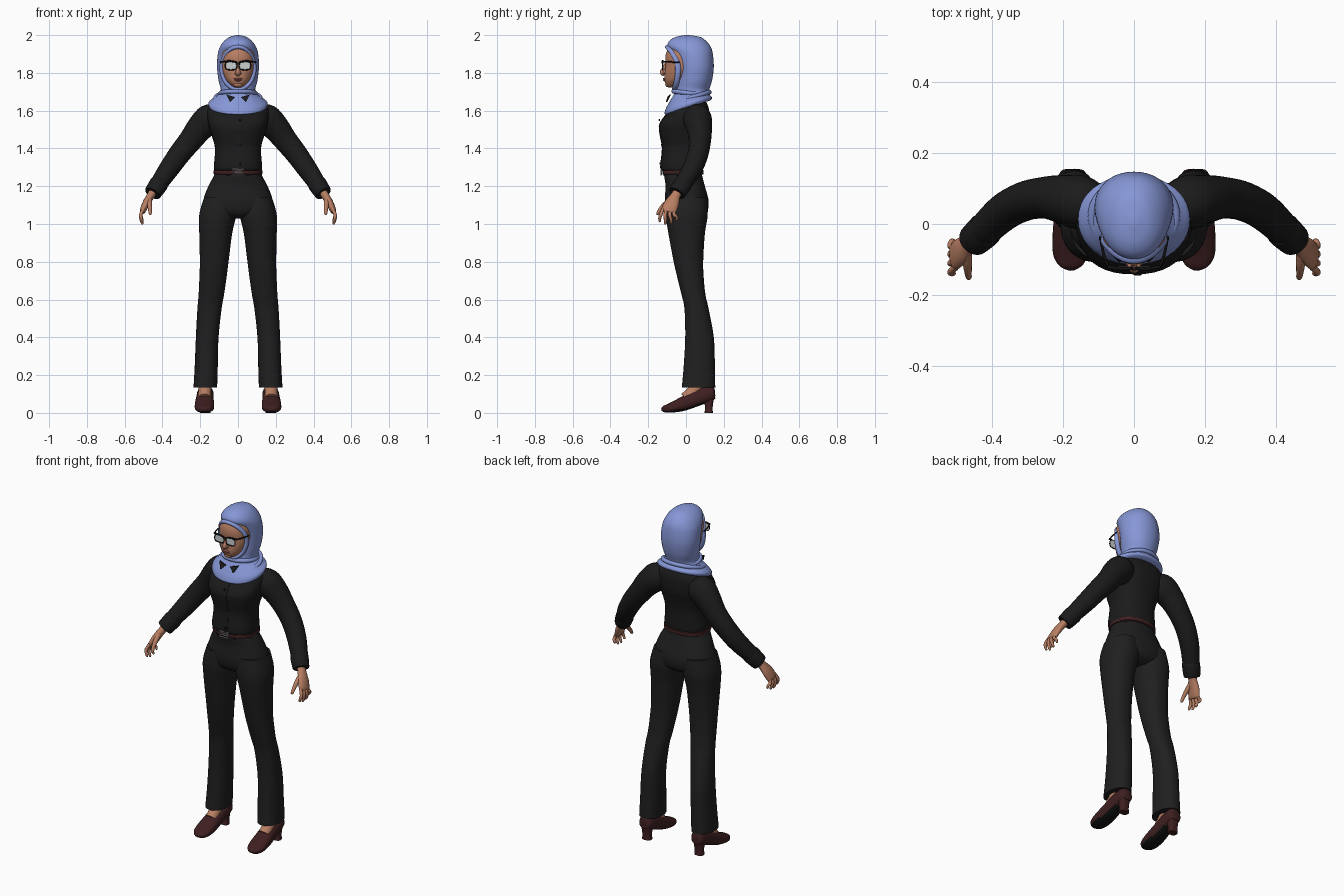
import bpy, bmesh, math
from mathutils import Vector

if "Cube" in bpy.data.objects:
    bpy.data.objects.remove(bpy.data.objects["Cube"])


def material(name, r, g, b):
    m = bpy.data.materials.new(name)
    m.use_nodes = True
    m.diffuse_color = (r, g, b, 1)
    m.node_tree.nodes["Principled BSDF"].inputs["Base Color"].default_value = (r, g, b, 1)
    return m


SCARF = material("scarf_blue", .24, .31, .68)
SKIN = material("skin", .48, .21, .125)
SHIRT = material("shirt_black", .011, .011, .011)
TROUSER = material("trouser_black", .014, .014, .014)
MAROON = material("maroon_leather", .05, .014, .015)
BLACK = material("glossy_black", .006, .006, .006)
LENS = material("lens_grey", .6, .63, .63)
SILVER = material("silver", .45, .45, .45)
LIP = material("lip", .36, .11, .09)
SIDES = (("left", 1), ("right", -1))


def smooth_path(pts, k, closed=False):
    """Catmull-Rom interpolation of parameter tuples."""
    n, out = len(pts), []
    pick = (lambda i: pts[i % n]) if closed else (lambda i: pts[min(max(i, 0), n - 1)])
    for i in range(n if closed else n - 1):
        a, b, c, d = (pick(i + j) for j in (-1, 0, 1, 2))
        for s in range(k):
            t = s / k
            out.append([q + t * ((r - p) / 2 + t * ((2 * p - 5 * q + 4 * r - w) / 2
                        + t * (3 * q - p - 3 * r + w) / 2)) for p, q, r, w in zip(a, b, c, d)])
    return out if closed else out + [list(pts[-1])]


def circle(n, power):
    """Unit superellipse points."""
    for i in range(n):
        a = math.tau * i / n
        c, s = math.cos(a), math.sin(a)
        yield math.copysign(abs(c) ** (2 / power), c), math.copysign(abs(s) ** (2 / power), s)


def skin(name, rings, mat, closed=False):
    """Bridge rings of points into a smooth-shaded mesh object."""
    bm = bmesh.new()
    loops = [[bm.verts.new(p) for p in r] for r in rings]
    pairs = list(zip(loops, loops[1:])) + ([(loops[-1], loops[0])] if closed else [])
    for a, b in pairs:
        for i in range(len(a)):
            j = (i + 1) % len(a)
            bm.faces.new((a[i], a[j], b[j], b[i]))
    if not closed:
        bm.faces.new(loops[0])
        bm.faces.new(loops[-1])
    bmesh.ops.recalc_face_normals(bm, faces=bm.faces)
    mesh = bpy.data.meshes.new(name)
    bm.to_mesh(mesh)
    bm.free()
    mesh.materials.append(mat)
    ob = bpy.data.objects.new(name, mesh)
    bpy.context.collection.objects.link(ob)
    bpy.ops.object.select_all(action="DESELECT")
    ob.select_set(True)
    bpy.context.view_layer.objects.active = ob
    bpy.ops.object.shade_smooth_by_angle(angle=math.radians(50))
    return ob


def body(name, rows, mat, side=1, power=2.2, n=40, k=5):
    """Stack of level ovals: height, centre x, half width, front y, back y, tilt."""
    rings = []
    for z, cx, rx, y0, y1, tilt in smooth_path(rows, k):
        cy, ry = (y0 + y1) / 2, (y1 - y0) / 2
        rings.append([(side * (cx + rx * c), cy + ry * s, z + tilt * (cy + ry * s))
                      for c, s in circle(n, power)])
    return skin(name, rings, mat)


def tube(name, rows, mat, side=1, ref=(0, 1, 0), power=2, n=16, k=4, closed=False):
    """Sweep an oval along a path: x, y, z, radius along ref, other radius."""
    rows = smooth_path([r if len(r) == 5 else (*r, r[3]) for r in rows], k, closed)
    pts = [Vector((side * r[0], r[1], r[2])) for r in rows]
    m, rings = len(pts), []
    for i, r in enumerate(rows):
        a, b = (i - 1, (i + 1) % m) if closed else (max(i - 1, 0), min(i + 1, m - 1))
        t = (pts[b] - pts[a]).normalized()
        u = Vector(ref)
        u = (u - t * u.dot(t)).normalized()
        v = t.cross(u)
        rings.append([pts[i] + u * r[3] * c + v * r[4] * s for c, s in circle(n, power)])
    return skin(name, rings, mat, closed)


def ball(name, loc, size, mat):
    x, y, z = loc
    rows = [(z + size[2] * math.sin(a), x, size[0] * math.cos(a), y - size[1] * math.cos(a),
             y + size[1] * math.cos(a), 0) for a in (-1.5, -1, -.5, 0, .5, 1, 1.5)]
    return body(name, rows, mat, power=2, n=16, k=2)


# Shirt with placket and buttons
chest = [(1.283, 0, .122, -.122, .085, 0), (1.3, 0, .128, -.134, .09, 0),
         (1.4, 0, .122, -.125, .092, 0), (1.47, 0, .14, -.136, .105, 0),
         (1.53, 0, .157, -.138, .12, 0), (1.6, 0, .162, -.088, .122, 0),
         (1.64, 0, .13, -.06, .11, 0), (1.67, 0, .08, -.04, .09, 0)]
body("shirt", chest, SHIRT, power=2.4)
tube("button_placket", [(.01, r[3], r[0], .012, .003) for r in chest[:6]], SHIRT,
     ref=(1, 0, 0), power=4)
for i, r in enumerate(chest[1:5]):
    ball(f"button_{i}", (.01, r[3] - .003, r[0] + .02), (.006, .004, .006), BLACK)

# Trousers, belt, loops and buckle
body("trouser_hips", [(1.03, 0, .1, -.06, .07, 0), (1.06, 0, .165, -.098, .11, 0),
                      (1.12, 0, .184, -.112, .12, 0), (1.2, 0, .157, -.108, .1, 0),
                      (1.25, 0, .13, -.115, .087, 0), (1.275, 0, .12, -.115, .084, 0)], TROUSER)
body("belt", [(1.262, 0, .126, -.121, .09, 0), (1.264, 0, .129, -.125, .093, 0),
              (1.284, 0, .129, -.125, .093, 0), (1.286, 0, .126, -.121, .09, 0)],
     MAROON, power=2.4, k=1)
for i, a in enumerate((-.35, .35, .2 * math.pi, .8 * math.pi, 1.36 * math.pi, 1.64 * math.pi)):
    x, y = .128 * math.cos(a), -.016 + .108 * math.sin(a)
    tube(f"belt_loop_{i}", [(x, y, 1.255, .006, .006), (x, y, 1.292, .006, .006)], TROUSER, k=1)
corners = [(-.027, 1.259), (.027, 1.259), (.027, 1.291), (-.027, 1.291)]
tube("belt_buckle", [(x, -.132, z, .004) for x, z in corners], SILVER, k=1, n=8, closed=True)
for i, z in enumerate((1.27, 1.28)):
    tube(f"buckle_bar_{i}", [(-.022, -.13, z, .003), (.022, -.13, z, .003)], SILVER, n=8, k=1)

for side, s in SIDES:
    # Trouser leg
    body(side + "_trouser_leg", [
        (.135, .173, .0625, -.022, .155, 0), (.25, .168, .061, -.012, .153, 0),
        (.4, .163, .06, -.004, .147, 0), (.55, .151, .064, -.008, .12, 0),
        (.62, .142, .067, -.022, .104, 0), (.7, .134, .071, -.042, .095, 0),
        (.8, .126, .076, -.065, .091, 0), (.95, .118, .087, -.093, .1, 0),
        (1.05, .107, .098, -.107, .115, 0), (1.14, .095, .085, -.1, .11, 0)], TROUSER, s)

    # Foot, shoe with dark sole, and heel
    tube(side + "_foot", [(.173, .075, .17, .035), (.175, .045, .12, .034),
                          (.176, 0, .075, .035)], SKIN, s, ref=(1, 0, 0))
    shoe = tube(side + "_shoe", [
        (.172, .153, .11, .018, .02), (.172, .143, .108, .036, .036), (.173, .105, .096, .044, .042),
        (.175, .05, .075, .046, .042), (.177, -.02, .046, .051, .037),
        (.178, -.08, .027, .05, .026), (.176, -.115, .02, .034, .018),
        (.175, -.13, .017, .008, .006)], MAROON, s, ref=(1, 0, 0), power=2.5, n=24)
    shoe.data.materials.append(BLACK)
    for f in shoe.data.polygons:
        if f.normal.z < -.7 and f.center.y < .09:
            f.material_index = 1
    body(side + "_shoe_heel", [(0, .173, .027, .098, .142, 0), (.04, .173, .026, .1, .142, 0),
                               (.1, .173, .036, .08, .152, 0)], MAROON, s, power=3)

    # Sleeve and cuff
    tube(side + "_sleeve", [
        (.1, .045, 1.575, .06), (.15, .06, 1.555, .076, .08), (.2, .07, 1.51, .068, .072),
        (.25, .074, 1.445, .059, .063), (.31, .063, 1.37, .055, .058),
        (.37, .03, 1.285, .052, .053), (.435, -.032, 1.19, .045, .044)], SHIRT, s, n=24)
    tube(side + "_cuff", [(.415, -.013, 1.218, .047), (.42, -.018, 1.21, .05),
                          (.45, -.046, 1.166, .046), (.452, -.048, 1.163, .042)], SHIRT, s, n=24, k=2)

    # Hand: palm, four fingers and thumb
    tube(side + "_palm", [
        (.44, -.036, 1.185, .026, .022), (.462, -.055, 1.15, .026, .021),
        (.485, -.074, 1.112, .038, .02), (.502, -.09, 1.075, .04, .017),
        (.507, -.094, 1.062, .034, .012)], SKIN, s)
    for i, finger in enumerate(("index", "middle", "ring", "little")):
        y, drop = -.121 + .018 * i, (.012, 0, .004, .02)[i]
        tip = y - .018 + .012 * i
        tube(f"{side}_{finger}_finger", [
            (.5, y, 1.082, .009), (.515, (y + tip) / 2 - .004, 1.048, .0095),
            (.512, tip, 1.018 + drop, .008), (.506, tip, 1.002 + drop, .006),
            (.504, tip, .997 + drop, .002)], SKIN, s, n=10)
    tube(side + "_thumb", [(.47, -.075, 1.135, .015), (.468, -.112, 1.105, .013),
                           (.466, -.138, 1.075, .01), (.464, -.15, 1.055, .008),
                           (.463, -.153, 1.048, .002)], SKIN, s, n=12)

    # Glasses: lens, frame and temple
    outline = [(.037 + .031 * c, -.124, 1.838 + .022 * v) for c, v in circle(20, 3.2)]
    lens = [[(s * x, y + d, z) for x, y, z in outline] for d in (0, .004)]
    skin(side + "_lens", lens, LENS)
    tube(side + "_lens_frame", [(*p, .003) for p in outline], BLACK, s, n=8, k=1, closed=True)
    tube(side + "_brow_bar", [(.006, -.125, 1.856, .004), (.037, -.126, 1.862, .005),
                              (.074, -.12, 1.861, .005)], BLACK, s, n=8)
    tube(side + "_temple", [(.072, -.121, 1.858, .004), (.085, -.085, 1.858, .004),
                            (.095, -.035, 1.856, .004)], BLACK, s, n=8)

    # Shirt collar tip
    skin(side + "_collar_tip", [[(s * x, y + d, z) for x, y, z in
         ((.015, -.098, 1.672), (.062, -.088, 1.685), (.042, -.108, 1.645))]
         for d in (0, .008)], SHIRT)

tube("glasses_bridge", [(-.01, -.125, 1.85, .003), (0, -.128, 1.853, .003),
                        (.01, -.125, 1.85, .003)], BLACK, n=8)

# Face, nose and lips
body("face", [(1.722, 0, .012, -.092, -.06, 0), (1.733, 0, .036, -.104, 0, 0),
              (1.76, 0, .062, -.113, .03, 0), (1.8, 0, .081, -.113, .06, 0),
              (1.84, 0, .089, -.108, .07, 0), (1.89, 0, .087, -.109, .07, 0),
              (1.93, 0, .07, -.092, .05, 0), (1.96, 0, .03, -.05, .03, 0)], SKIN, power=2.1)
tube("nose", [(0, -.104, 1.855, .007), (0, -.117, 1.825, .009), (0, -.127, 1.803, .012, .013),
              (0, -.115, 1.79, .009, .012)], SKIN)
ball("nostrils", (0, -.116, 1.797), (.019, .01, .008), SKIN)
ball("upper_lip", (0, -.113, 1.769), (.023, .009, .005), LIP)
ball("lower_lip", (0, -.111, 1.761), (.019, .01, .006), LIP)
ball("chin", (0, -.096, 1.738), (.024, .014, .013), SKIN)

# Headscarf with draped base, rim around the face and neck folds
body("headscarf", [
    (1.613, 0, .142, -.108, .128, .32), (1.62, 0, .154, -.114, .136, .3),
    (1.64, 0, .155, -.105, .136, .24), (1.665, 0, .128, -.084, .126, .15),
    (1.7, 0, .092, -.06, .122, .05), (1.76, 0, .103, -.05, .138, 0),
    (1.83, 0, .111, -.05, .147, 0), (1.9, 0, .107, -.072, .142, 0),
    (1.94, 0, .094, -.098, .13, 0), (1.97, 0, .073, -.088, .105, 0),
    (1.99, 0, .045, -.055, .075, 0), (2, 0, .01, -.005, .02, 0)], SCARF, power=2.1)
rim = []
for i in range(24):
    a = math.tau * i / 24
    c = math.cos(a)
    y = -.042 - (.055 if c > 0 else .018) * c * c
    rim.append((.087 * math.sin(a), y, 1.825 + .112 * c, .015, .011))
tube("headscarf_rim", rim, SCARF, k=2, closed=True)
for i, (z, rx, ry, tilt) in enumerate(((1.668, .118, .102, .3), (1.692, .092, .088, -.12))):
    fold = [(rx * c, .022 + ry * v, z + tilt * ry * v, .012) for c, v in circle(20, 2)]
    tube(f"headscarf_fold_{i}", fold, SCARF, ref=(0, 0, 1), k=2, closed=True)
